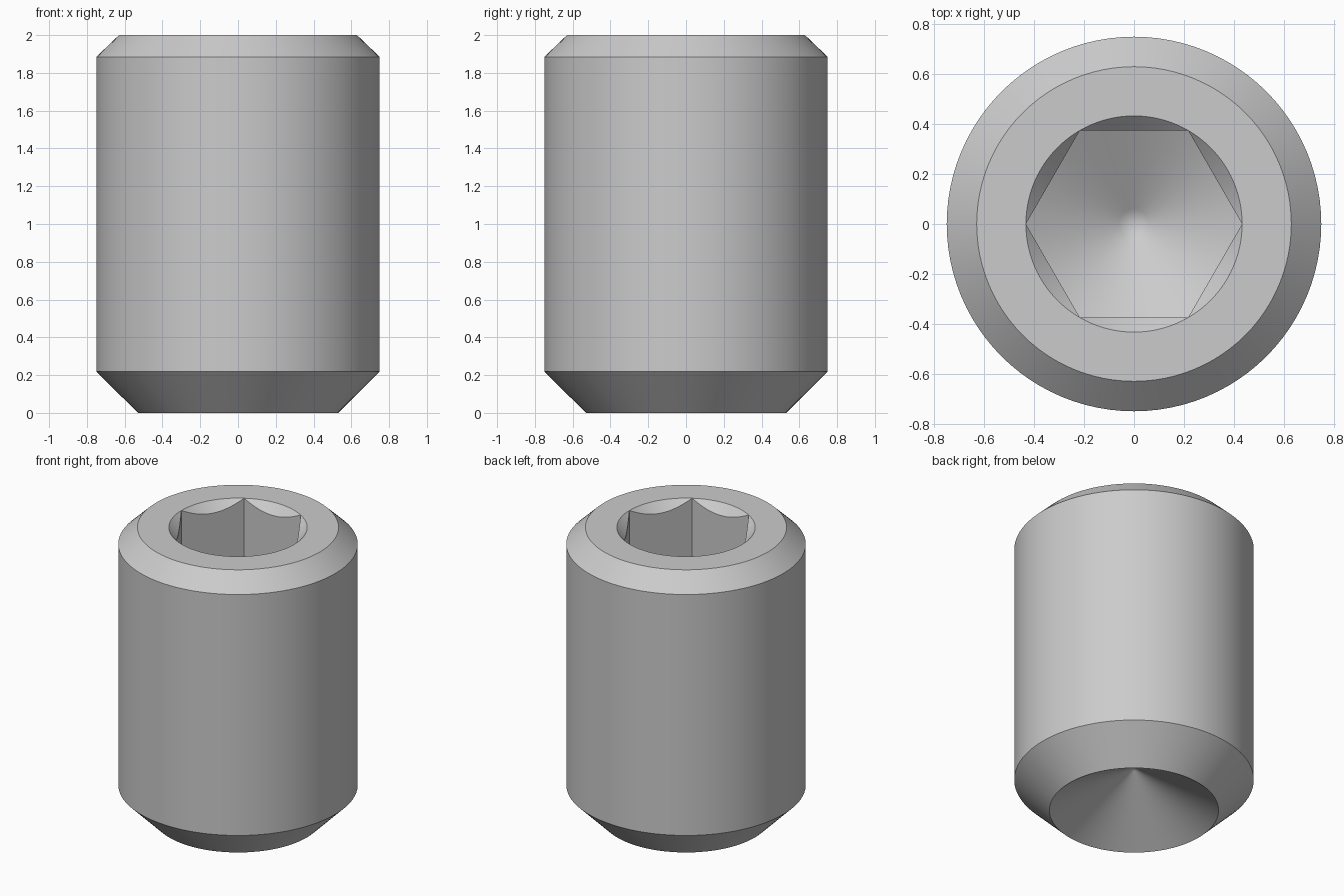
import bpy, bmesh
from math import pi, cos, sin, tan, radians

cube = bpy.data.objects.get("Cube")
if cube:
    bpy.data.objects.remove(cube, do_unlink=True)

SEGMENTS = 96            # multiple of six, so socket corners land on vertices
FLAT = 0.375             # half the hexagon's width across flats
CORNER = FLAT / cos(pi / 6)
SOCKET_Z = 1.12          # height where the socket corners meet the drill cone
SLOPE = tan(radians(30))


def hexagon(a):
    """Radius of the hexagonal socket at angle a, corners on the x axis."""
    return FLAT / cos(a % (pi / 3) - pi / 6)


def circle(r, z):
    return lambda a: (r, z)


def drill(r):
    """Point of the drill cone at radius r."""
    return r, SOCKET_Z - (CORNER - r) * SLOPE


# Closed profile, from the cup point's apex round the outside into the socket
rings = [
    circle(0, 0.53 * SLOPE),
    circle(0.02, 0.51 * SLOPE),
    circle(0.53, 0),                                           # cup rim
    circle(0.75, 0.22),                                        # lower bevel
    circle(0.75, 1.885),                                       # body
    circle(0.63, 2),                                           # upper bevel
    circle(CORNER, 2),                                         # end face
    lambda a: (hexagon(a), 2 - (CORNER - hexagon(a)) * 1.05),  # countersink
    lambda a: drill(hexagon(a)),                               # socket walls
    lambda a: drill(0.06),                                     # drill cone
    lambda a: drill(0),
]

bm = bmesh.new()
loops = []
for ring in rings:
    loop = []
    for i in range(SEGMENTS):
        a = 2 * pi * i / SEGMENTS
        r, z = ring(a)
        loop.append(bm.verts.new((r * cos(a), r * sin(a), z)))
    loops.append(loop)
for low, high in zip(loops, loops[1:]):
    for i in range(SEGMENTS):
        j = (i + 1) % SEGMENTS
        bm.faces.new((low[i], low[j], high[j], high[i]))
bmesh.ops.remove_doubles(bm, verts=bm.verts, dist=0.0001)
bmesh.ops.recalc_face_normals(bm, faces=bm.faces)

mesh = bpy.data.meshes.new("set_screw")
bm.to_mesh(mesh)
bm.free()
screw = bpy.data.objects.new("set_screw", mesh)
bpy.context.collection.objects.link(screw)

# Plain steel
steel = bpy.data.materials.new("steel_grey")
steel.use_nodes = True
colour = (0.6, 0.6, 0.6, 1)
steel.diffuse_color = colour
steel.node_tree.nodes["Principled BSDF"].inputs["Base Color"].default_value = colour
mesh.materials.append(steel)

bpy.ops.object.select_all(action="DESELECT")
screw.select_set(True)
bpy.context.view_layer.objects.active = screw
bpy.ops.object.shade_smooth_by_angle(angle=radians(25))
